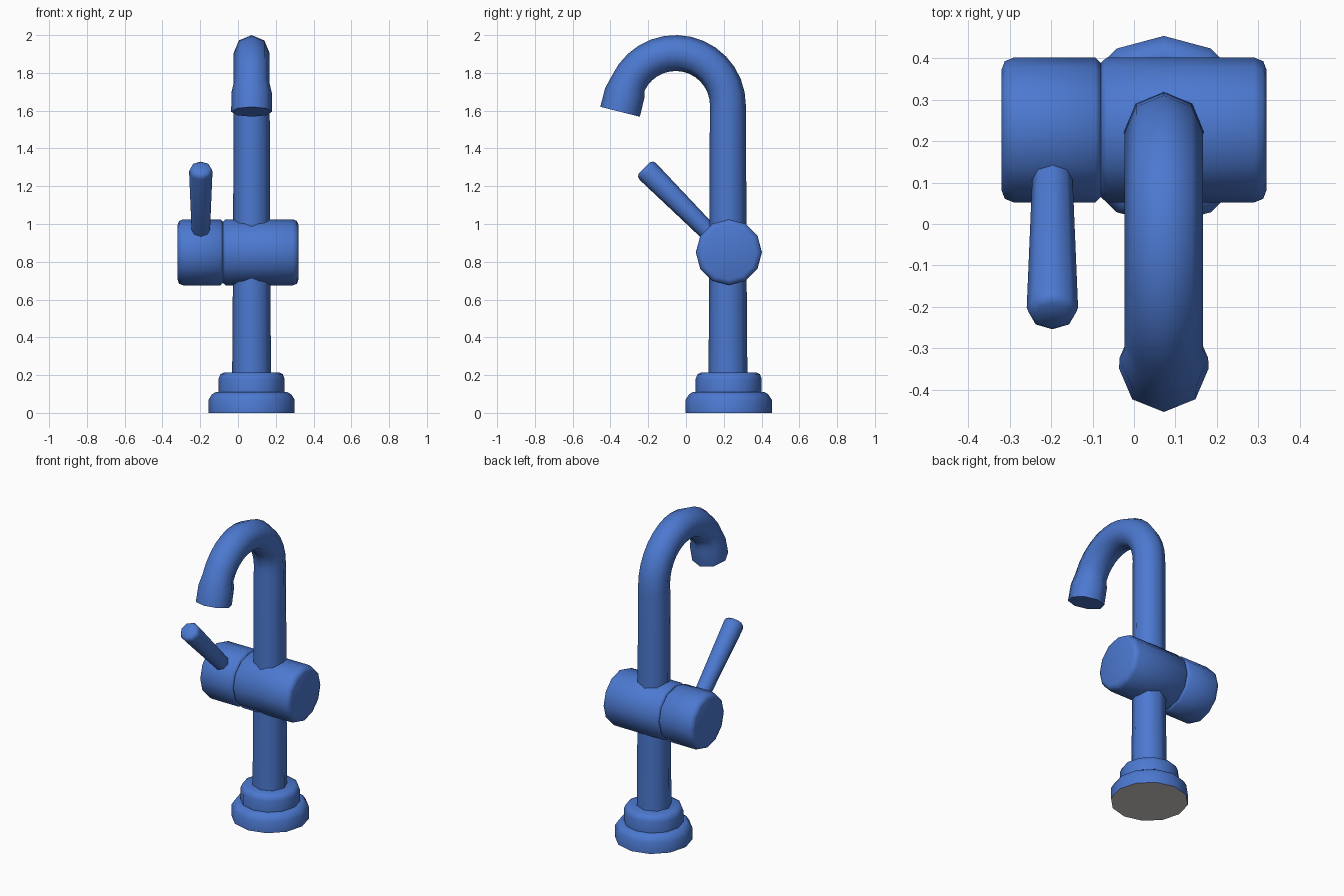
import bpy, bmesh, math
from mathutils import Vector

if "Cube" in bpy.data.objects:
    bpy.data.objects.remove(bpy.data.objects["Cube"])


def material(name, rgb):
    m = bpy.data.materials.new(name)
    m.diffuse_color = (*rgb, 1.0)
    m.use_nodes = True
    m.node_tree.nodes["Principled BSDF"].inputs["Base Color"].default_value = m.diffuse_color
    return m


BLUE = material("blue", (0.072, 0.19, 0.63))
GREY = material("warm grey underside", (0.66, 0.61, 0.58))


def tube(name, rings, sides, ref, underside=False):
    """Skin a list of rings (centre, axis, radius); ref points at the first vertex."""
    bm = bmesh.new()
    loops = []
    for c, axis, r in rings:
        axis = Vector(axis).normalized()
        u = Vector(ref)
        u = (u - axis * u.dot(axis)).normalized()
        v = axis.cross(u)
        loops.append([bm.verts.new(Vector(c) + r * (u * math.cos(a) + v * math.sin(a)))
                      for a in (2 * math.pi * i / sides for i in range(sides))])
    for a, b in zip(loops, loops[1:]):
        for i in range(sides):
            j = (i + 1) % sides
            bm.faces.new((a[i], a[j], b[j], b[i]))
    bm.faces.new(loops[0][::-1])
    bm.faces.new(loops[-1])
    bmesh.ops.recalc_face_normals(bm, faces=bm.faces[:])
    for f in bm.faces:
        f.smooth = True
        if underside and f.normal.z < -0.9:
            f.material_index = 1
    for e in bm.edges:
        e.smooth = e.calc_face_angle(0) < math.radians(55)
    me = bpy.data.meshes.new(name)
    bm.to_mesh(me)
    bm.free()
    me.materials.append(BLUE)
    if underside:
        me.materials.append(GREY)
    ob = bpy.data.objects.new(name, me)
    bpy.context.collection.objects.link(ob)
    return ob


def lathe(name, origin, axis, profile, sides, ref, underside=False):
    """Straight turned part: profile is (distance along axis, radius)."""
    o, d = Vector(origin), Vector(axis).normalized()
    return tube(name, [(o + d * t, d, r) for t, r in profile], sides, ref, underside)


X, Y = 0.072, 0.226

# stepped foot
lathe("base", (X, Y, 0), (0, 0, 1),
      [(0, 0.228), (0.07, 0.228), (0.098, 0.21), (0.11, 0.19), (0.11, 0.175),
       (0.18, 0.175), (0.205, 0.165), (0.215, 0.145)], 12, (1, 0, 0), True)

# lower stem
lathe("lower_stem", (X, Y - 0.004, 0), (0, 0, 1), [(0.2, 0.103), (0.85, 0.098)], 8, (1, 0, 0))

# horizontal valve body and the turning cap beside it
lathe("valve_body", (0, Y + 0.001, 0.85), (1, 0, 0),
      [(-0.08, 0.162), (-0.066, 0.175), (0.29, 0.175), (0.312, 0.166), (0.32, 0.145)],
      12, (0, 0, 1))
lathe("valve_cap", (0, Y + 0.001, 0.85), (1, 0, 0),
      [(-0.32, 0.145), (-0.312, 0.166), (-0.29, 0.175), (-0.094, 0.175), (-0.08, 0.162)],
      12, (0, 0, 1))

# lever
lathe("lever", (-0.197, Y, 0.85), (0, -1, 1),
      [(0.1, 0.047), (0.17, 0.049), (0.605, 0.062), (0.622, 0.057), (0.632, 0.043)],
      8, (1, 0, 0))

# gooseneck spout ending in a wider nozzle collar
CY, CZ, R = -0.055, 1.628, 0.277
END = math.radians(166)
path = [((X, CY + R, 0.85), (0, 0, 1), 0.098), ((X, CY + R, 1.58), (0, 0, 1), 0.096)]
N = 15
for k in range(N + 1):
    a = END * k / N
    path.append(((X, CY + R * math.cos(a), CZ + R * math.sin(a)),
                 (0, -math.sin(a), math.cos(a)), 0.095 if k < N else 0.107))
d = Vector((0, -math.sin(END), math.cos(END)))
path.append((Vector(path[-1][0]) + d * 0.104, d, 0.108))
tube("spout", path, 8, (1, 0, 0))
